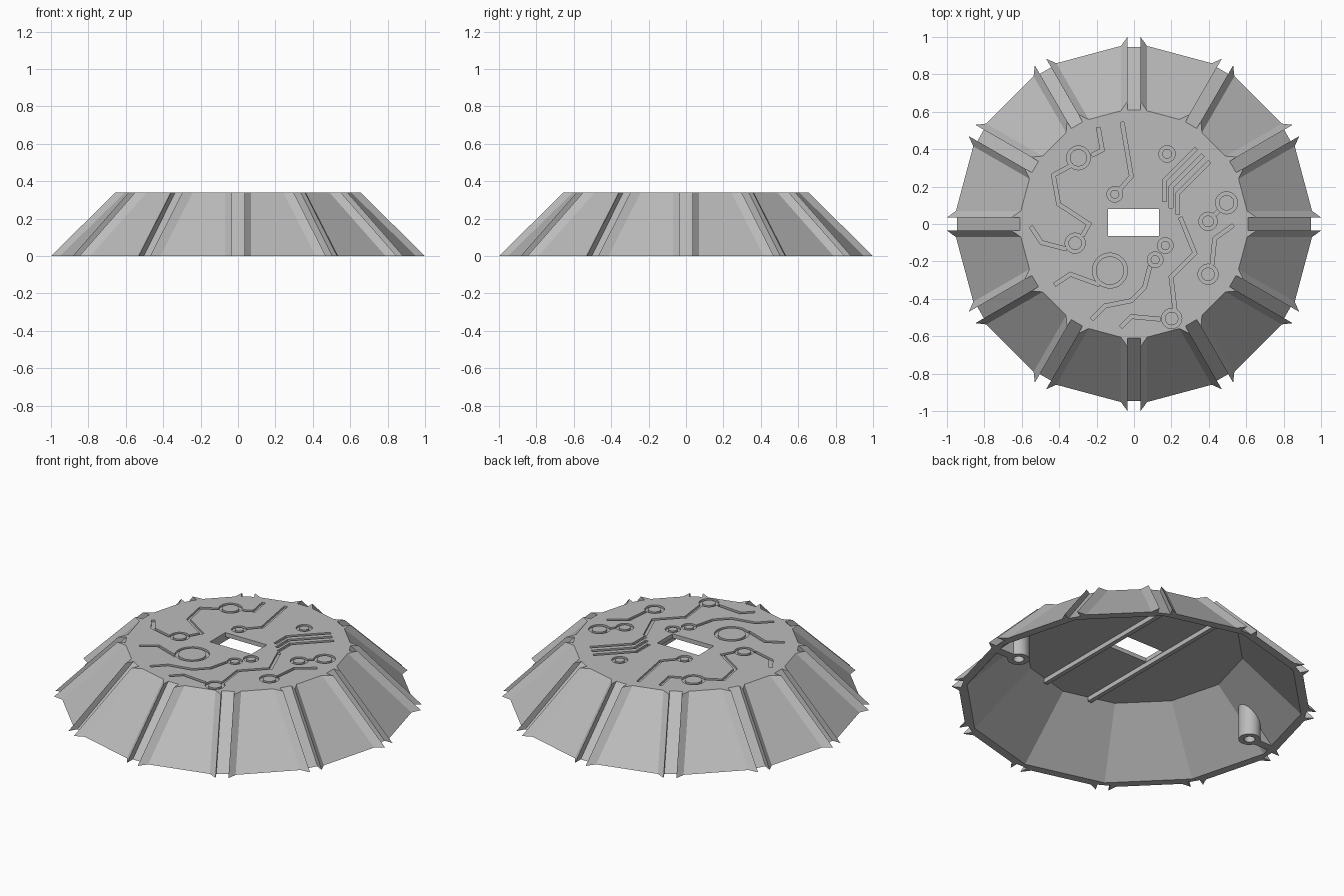
import bpy, bmesh, math
from mathutils import Vector, Matrix

if "Cube" in bpy.data.objects:
    bpy.data.objects.remove(bpy.data.objects["Cube"])

HEIGHT = 0.34
gray = bpy.data.materials.new("plain gray")
gray.use_nodes = True
COLOR = (0.5, 0.5, 0.5, 1)
gray.diffuse_color = COLOR
gray.node_tree.nodes["Principled BSDF"].inputs["Base Color"].default_value = COLOR


def finish(name, bm):
    bmesh.ops.recalc_face_normals(bm, faces=bm.faces)
    mesh = bpy.data.meshes.new(name)
    bm.to_mesh(mesh)
    bm.free()
    mesh.materials.append(gray)
    obj = bpy.data.objects.new(name, mesh)
    bpy.context.collection.objects.link(obj)
    return obj


def loft(name, low, high):
    """Solid between two outlines with the same number of points."""
    bm = bmesh.new()
    a = [bm.verts.new(p) for p in low]
    b = [bm.verts.new(p) for p in high]
    n = len(a)
    bm.faces.new(a)
    bm.faces.new(b)
    for i in range(n):
        j = (i + 1) % n
        bm.faces.new((a[i], a[j], b[j], b[i]))
    return finish(name, bm)


def band(bm, path, width, z0, top, closed=False):
    """Mitred strip of rectangular section along a flat path."""
    n = len(path)
    pts = [Vector(p) for p in path]
    rows = []
    for i, p in enumerate(pts):
        before = pts[i - 1] if closed or i else None
        after = pts[(i + 1) % n] if closed or i < n - 1 else None
        d1 = (p - before).normalized() if before else (after - p).normalized()
        d2 = (after - p).normalized() if after else d1
        side = (d1 + d2).normalized().orthogonal()
        side *= width / 2 / max(0.4, side.dot(d1.orthogonal()))
        q, r = p + side, p - side
        rows.append([bm.verts.new(v) for v in (
            (*q, z0), (*r, z0), (*r, top(r)), (*q, top(q)))])
    for i in range(n if closed else n - 1):
        s, t = rows[i], rows[(i + 1) % n]
        for k in range(4):
            m = (k + 1) % 4
            bm.faces.new((s[k], s[m], t[m], t[k]))
    if not closed:
        bm.faces.new(rows[0])
        bm.faces.new(rows[-1])


def circle(x, y, r, n=24):
    return [(x + r * math.cos(math.tau * i / n), y + r * math.sin(math.tau * i / n))
            for i in range(n)]


def box(name, x0, x1, y0, y1, z0, z1):
    ring = ((x0, y0), (x1, y0), (x1, y1), (x0, y1))
    return loft(name, [(*p, z0) for p in ring], [(*p, z1) for p in ring])


def cut(obj, cutter, self_cross=False):
    cutter.hide_render = True
    mod = obj.modifiers.new("cut", 'BOOLEAN')
    mod.operation, mod.solver, mod.object = 'DIFFERENCE', 'EXACT', cutter
    mod.use_self = self_cross
    bpy.context.view_layer.update()
    dg = bpy.context.evaluated_depsgraph_get()
    mesh = bpy.data.meshes.new_from_object(obj.evaluated_get(dg))
    obj.modifiers.clear()
    obj.data = mesh
    bpy.data.objects.remove(cutter)


# Sloped body: twelve panels with a pair of sharp fins at each corner
def outline(base, ridge, channel, z):
    half = [(0.07, base), (0.035, ridge), (0.035, channel)]
    section = [(-t, r) for t, r in half] + [(t, r) for t, r in reversed(half)]
    pts = []
    for k in range(12):
        turn = Matrix.Rotation(math.tau * k / 12, 3, 'Z')
        pts += [turn @ Vector((r, t, z)) for t, r in section]
    return pts


body = loft("body_shell", outline(0.952, 1.0, 0.947, 0), outline(0.605, 0.655, 0.61, HEIGHT))


# Hollow underside and centre slot
def twelve(r, z):
    return [(*p, z) for p in circle(0, 0, r, 12)]


cut(body, loft("cavity_cutter", twelve(0.972, -0.05), twelve(0.598, 0.315)))
cut(body, box("slot_cutter", -0.14, 0.135, -0.065, 0.08, 0.2, 0.5))

# Engraved circuit pattern on the top, laid out diagonally
pads = [(-.267, -.085, .085), (-.295, .15, .045), (.04, .46, .055), (.39, .14, .035),
        (.04, .185, .033), (-.055, -.215, .033), (.037, -.2, .033), (-.215, -.5, .045),
        (.09, -.47, .045), (.29, -.27, .04), (.43, -.27, .05)]
traces = [
    [(.08, .185), (.17, .19), (.34, .43)],
    [(-.24, .15), (-.17, .17), (-.21, .36), (-.12, .49), (-.02, .46)],
    [(-.35, .16), (-.42, .28), (-.4, .38)],
    [(-.36, -.1), (-.43, .05), (-.53, .07)],
    [(-.1, -.22), (-.2, -.28), (-.3, -.28), (-.42, -.2), (-.52, -.2)],
    [(-.17, -.48), (-.06, -.34), (.12, -.34), (.2, -.15)],
    [(.34, -.27), (.37, -.27)],
    [(.14, -.45), (.25, -.36), (.37, -.38)],
    [(.1, .42), (.16, .4), (.23, .5)],
    [(-.26, -.46), (-.36, -.34), (-.44, -.34)],
]
traces += [[(.2, -.03 - s), (.28, .05 - s), (.52, .05 - s)] for s in (0, .05, .1)]
groove_bm = bmesh.new()
for x, y, r in pads:
    band(groove_bm, circle(x, y, r), 0.018, 0.328, lambda p: 0.37, True)
for path in traces:
    band(groove_bm, path, 0.02, 0.328, lambda p: 0.37)
bmesh.ops.rotate(groove_bm, verts=groove_bm.verts, matrix=Matrix.Rotation(math.pi / 4, 3, 'Z'))
cut(body, finish("groove_cutter", groove_bm), True)
body.data.materials.clear()
body.data.materials.append(gray)

# Two long ribs under the roof beside the slot
for side, x in (("left", 0.155), ("right", -0.155)):
    box(side + "_rib", x - 0.013, x + 0.013, -0.56, 0.56, 0.288, 0.32)

# Hollow screw posts, each with a web to the wall
for side, s in (("left", 1), ("right", -1)):
    def under_wall(p):
        return 0.92 - abs(p.x)
    bm = bmesh.new()
    band(bm, circle(0.76 * s, -0.07 * s, 0.045), 0.03, 0, under_wall, True)
    post = finish(side + "_screw_post", bm)
    bpy.context.view_layer.objects.active = post
    post.select_set(True)
    bpy.ops.object.shade_smooth_by_angle(angle=math.radians(40))
    post.select_set(False)
    bm = bmesh.new()
    band(bm, [(0.815 * s, -0.07 * s), (0.905 * s, -0.07 * s)], 0.05, 0, under_wall)
    finish(side + "_post_web", bm)
